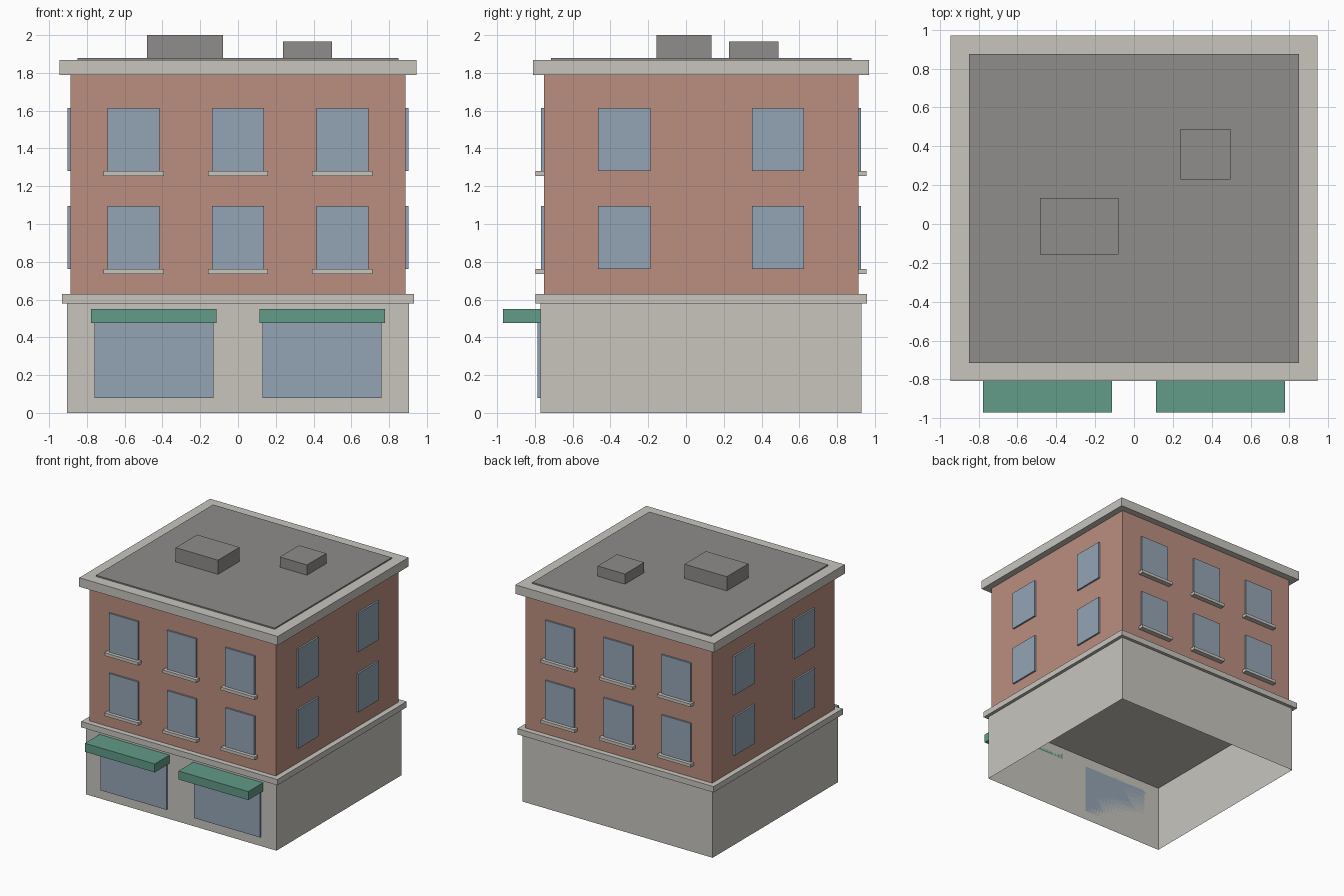
import bpy
import bmesh

default = bpy.data.objects.get("Cube")
if default:
    bpy.data.objects.remove(default, do_unlink=True)


def material(name, r, g, b):
    m = bpy.data.materials.new(name)
    m.use_nodes = True
    m.diffuse_color = (r, g, b, 1)
    m.node_tree.nodes["Principled BSDF"].inputs["Base Color"].default_value = (r, g, b, 1)
    return m


BRICK = material("brick", 0.50, 0.275, 0.216)
STONE = material("stone", 0.578, 0.558, 0.515)
GLASS = material("window_glass", 0.296, 0.376, 0.462)
GREEN = material("awning_green", 0.122, 0.328, 0.246)
ROOF = material("roof_grey", 0.275, 0.266, 0.258)


def box(name, mat, x, y, z, open_sides=()):
    """Box from (low, high) ranges; open_sides lists 'top'/'bottom' faces to leave out."""
    bm = bmesh.new()
    bmesh.ops.create_cube(bm, size=1)
    for v in bm.verts:
        v.co = [sum(r) / 2 + c * (r[1] - r[0]) for r, c in zip((x, y, z), v.co)]
    bm.normal_update()
    drop = [f for f in bm.faces
            if (f.normal.z > 0.5 and "top" in open_sides)
            or (f.normal.z < -0.5 and "bottom" in open_sides)]
    bmesh.ops.delete(bm, geom=drop, context="FACES")
    mesh = bpy.data.meshes.new(name)
    bm.to_mesh(mesh)
    bm.free()
    mesh.materials.append(mat)
    ob = bpy.data.objects.new(name, mesh)
    bpy.context.collection.objects.link(ob)
    return ob


def around(c, half):
    return (c - half, c + half)


CY = 0.08            # depth centre of the building
HX, HY = 0.887, 0.832  # half size of the brick storeys


def storey(name, mat, grow, z, open_sides=()):
    return box(name, mat, around(0, HX + grow), around(CY, HY + grow), z, open_sides)


# Main stacked volumes; the ground floor is an open shell
storey("ground_floor", STONE, 0.018, (0, 0.58), ("top", "bottom"))
storey("string_course", STONE, 0.046, (0.58, 0.63))
storey("upper_storeys", BRICK, 0, (0.63, 1.79), ("top", "bottom"))
storey("cornice", STONE, 0.057, (1.79, 1.867))
storey("roof_deck", ROOF, -0.037, (1.867, 1.878))

# Rooftop units
box("large_roof_unit", ROOF, (-0.483, -0.08), (-0.157, 0.135), (1.878, 2.0))
box("small_roof_unit", ROOF, (0.238, 0.497), (0.228, 0.49), (1.878, 1.966))

# Upper windows, with sills on the front and back only
for floor, z in (("lower", 0.762), ("upper", 1.28)):
    glass_z = (z, z + 0.334)
    for face, s in (("front", -1), ("back", 1)):
        wall = CY + s * HY
        for col in (-1, 0, 1):
            cx = col * 0.553
            box(f"{face}_{floor}_window", GLASS, around(cx, 0.138),
                sorted((wall, wall + s * 0.015)), glass_z)
            box(f"{face}_{floor}_sill", STONE, around(cx, 0.16),
                sorted((wall, wall + s * 0.044)), (z - 0.026, z))
    for face, s in (("right", -1), ("left", 1)):
        for col in (-1, 1):
            box(f"{face}_{floor}_window", GLASS, sorted((s * HX, s * (HX + 0.015))),
                around(CY + col * 0.407, 0.138), glass_z)

# Shop windows and awnings
shop = CY - HY - 0.018
for side, s in (("right", -1), ("left", 1)):
    cx = s * 0.445
    box(f"{side}_shop_window", GLASS, around(cx, 0.315), (shop - 0.015, shop), (0.08, 0.5))
    box(f"{side}_awning", GREEN, around(cx, 0.332), (-0.97, shop), (0.477, 0.55))
